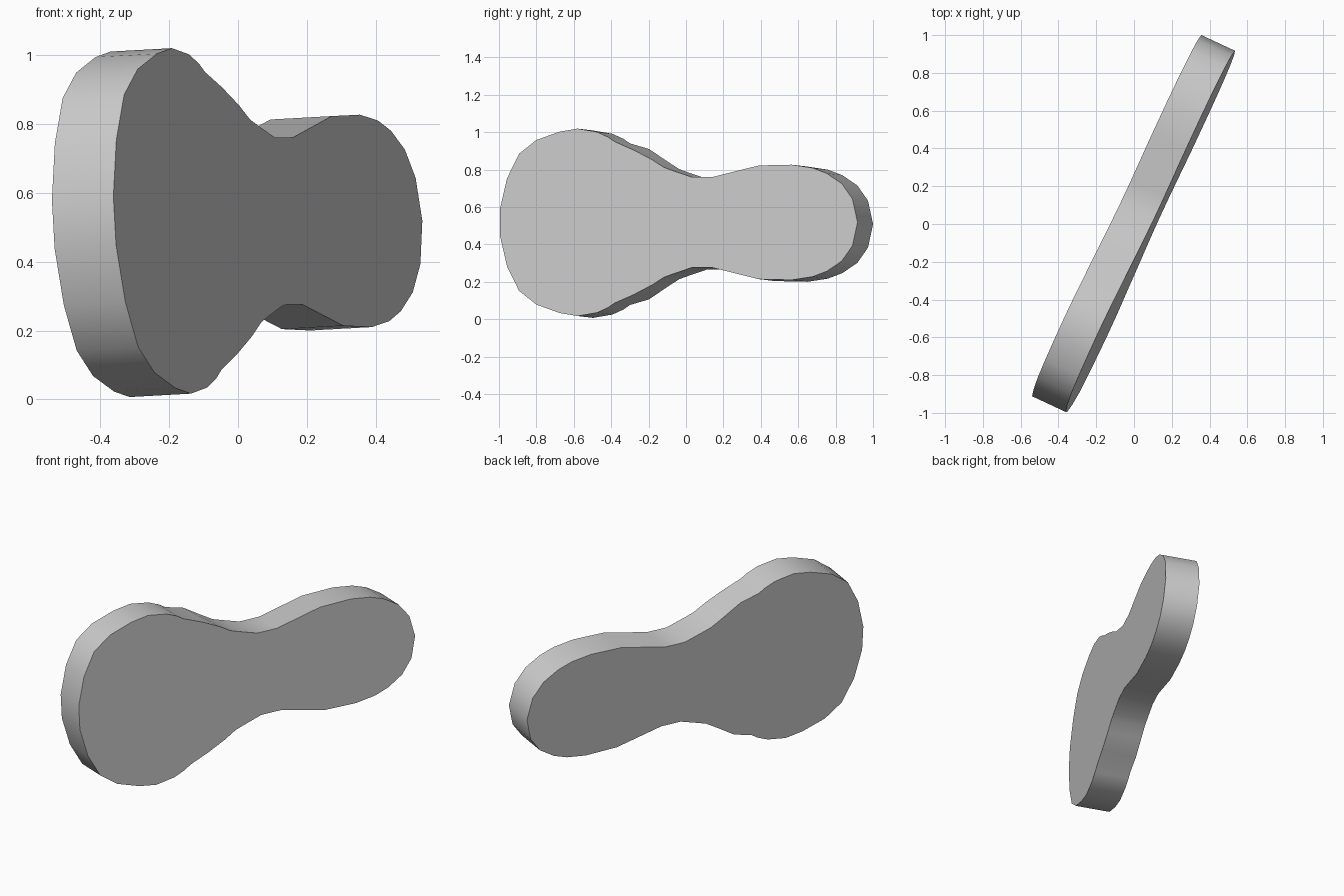
import bpy
import bmesh
import math
from mathutils import Vector

default_cube = bpy.data.objects.get("Cube")
if default_cube:
    bpy.data.objects.remove(default_cube, do_unlink=True)

# Half outline of the slab: (position along y, half height)
HALF = [(-.995, .07), (-.957, .235), (-.893, .366), (-.8, .44), (-.675, .485),
        (-.58, .501), (-.476, .483), (-.417, .456), (-.383, .432), (-.281, .387),
        (-.182, .335), (-.119, .294), (-.078, .279), (.03, .242), (.141, .242),
        (.39, .304), (.566, .308), (.676, .291), (.752, .262), (.833, .207),
        (.89, .125), (.917, 0)]
RIDGE = HALF[9]
MIDDLE = .518
NORMAL = Vector((.9, -.42, .05))
THICKNESS = .197


def on_face(y, z):
    """Place an outline point on the leaning front plane."""
    x = (.122 - NORMAL.y * y - NORMAL.z * z) / NORMAL.x
    return Vector((x, y, z))


# Full outline: upper half, then the mirrored lower half
outline = [(y, h, 1) for y, h in HALF]
outline += [(y, h, -1) for y, h in reversed(HALF[:-1])]

bm = bmesh.new()
front, back = [], []
for y, h, side in outline:
    front.append(bm.verts.new(on_face(y, MIDDLE + side * h)))
    # A small ridge rises on the back edge just before the waist
    lift = .015 if (y, h) == RIDGE else 0
    point = on_face(y, MIDDLE + side * (h + lift))
    back.append(bm.verts.new(point - NORMAL.normalized() * THICKNESS))

# Flat front and back, joined by the rim
bm.faces.new(front)
bm.faces.new(back[::-1])
for i in range(len(front)):
    j = (i + 1) % len(front)
    bm.faces.new((front[j], front[i], back[i], back[j]))
bmesh.ops.recalc_face_normals(bm, faces=bm.faces[:])

mesh = bpy.data.meshes.new("slab_body")
bm.to_mesh(mesh)
bm.free()
slab = bpy.data.objects.new("slab_body", mesh)
bpy.context.collection.objects.link(slab)

# Plain grey material
grey = bpy.data.materials.new("plain_grey")
grey.use_nodes = True
colour = (.6, .6, .6, 1)
grey.diffuse_color = colour
shader = next(n for n in grey.node_tree.nodes if n.type == "BSDF_PRINCIPLED")
shader.inputs["Base Color"].default_value = colour
mesh.materials.append(grey)

# Rounded rim with crisp borders
bpy.ops.object.select_all(action="DESELECT")
slab.select_set(True)
bpy.context.view_layer.objects.active = slab
bpy.ops.object.shade_smooth_by_angle(angle=math.radians(30))
